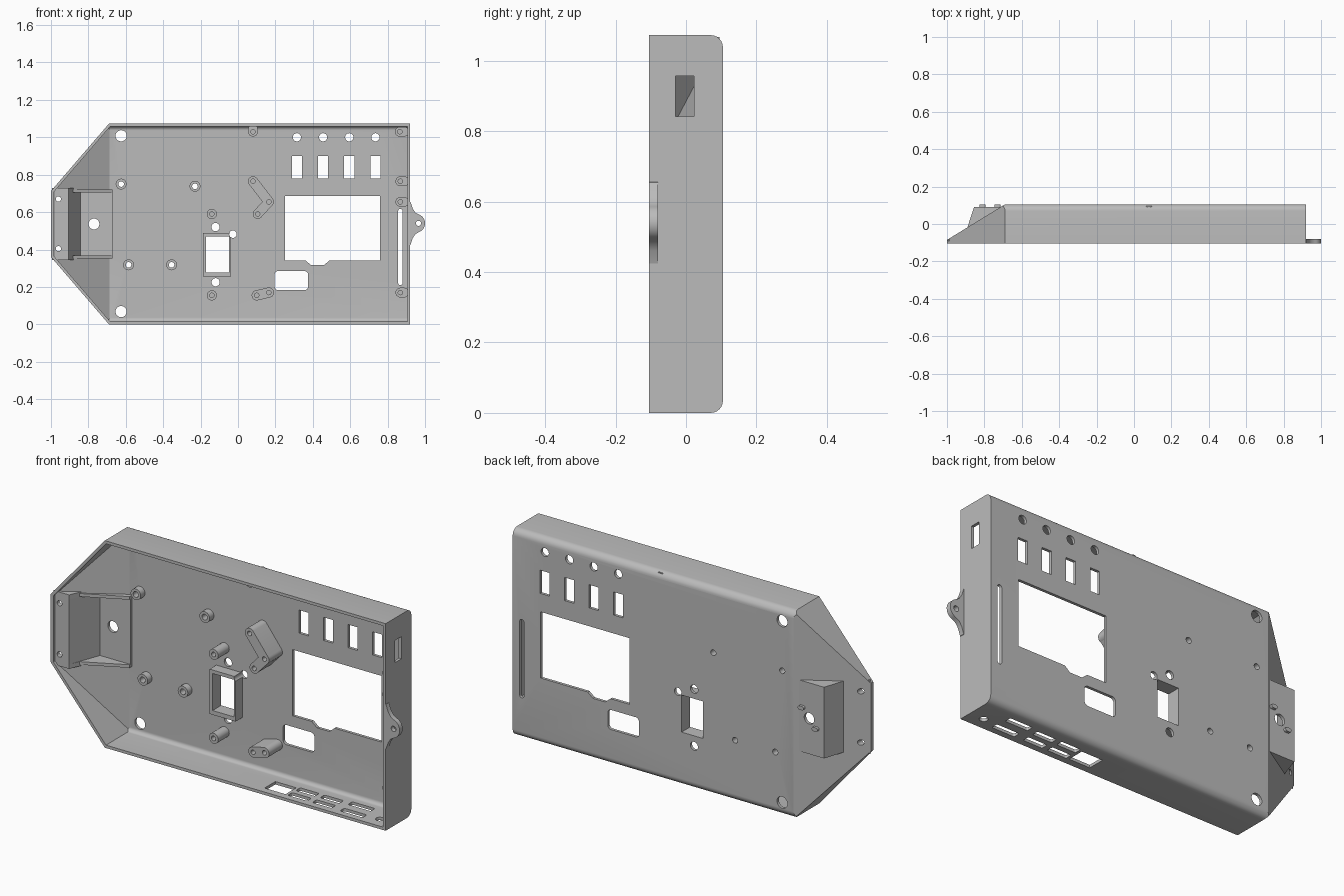
import bpy, bmesh, math
from mathutils import Vector

if "Cube" in bpy.data.objects:
    bpy.data.objects.remove(bpy.data.objects["Cube"])

grey = bpy.data.materials.new("plain grey")
grey.use_nodes = True
grey.diffuse_color = (0.5, 0.5, 0.5, 1)
grey.node_tree.nodes["Principled BSDF"].inputs["Base Color"].default_value = (0.5, 0.5, 0.5, 1)

H, MID, BACK, FRONT, END, T = 1.073, 0.5365, 0.105, -0.105, 0.92, 0.015
NOSE = -0.69  # where the nose starts to taper


def arc(cx, cy, r, a0, a1, n):
    return [(cx + r * math.cos(math.radians(a0 + (a1 - a0) * i / n)),
             cy + r * math.sin(math.radians(a0 + (a1 - a0) * i / n))) for i in range(n + 1)]


def circle(cx, cy, r, n=24):
    return arc(cx, cy, r, 0, 360, n)[:-1]


def rect(x0, x1, y0, y1):
    return [(x0, y0), (x1, y0), (x1, y1), (x0, y1)]


def round_rect(x0, x1, y0, y1, r):
    return (arc(x1 - r, y1 - r, r, 0, 90, 5) + arc(x0 + r, y1 - r, r, 90, 180, 5)
            + arc(x0 + r, y0 + r, r, 180, 270, 5) + arc(x1 - r, y0 + r, r, 270, 360, 5))


def capsule(p, q, r):
    a = math.degrees(math.atan2(q[1] - p[1], q[0] - p[0]))
    return arc(*q, r, a - 90, a + 90, 12) + arc(*p, r, a + 90, a + 270, 12)


def prism(bm, pts, a, b, axis="y"):
    place = {"x": lambda u, v, t: (t, u, v), "y": lambda u, v, t: (u, t, v),
             "z": lambda u, v, t: (u, v, t)}[axis]
    lo = [bm.verts.new(place(u, v, a)) for u, v in pts]
    hi = [bm.verts.new(place(u, v, b)) for u, v in pts]
    bm.faces.new(lo)
    bm.faces.new(hi[::-1])
    for i in range(len(pts)):
        j = (i + 1) % len(pts)
        bm.faces.new((lo[j], lo[i], hi[i], hi[j]))


def finish(name, bm):
    bmesh.ops.recalc_face_normals(bm, faces=bm.faces[:])
    me = bpy.data.meshes.new(name)
    bm.to_mesh(me)
    bm.free()
    me.materials.append(grey)
    ob = bpy.data.objects.new(name, me)
    bpy.context.collection.objects.link(ob)
    return ob


def solid(name, pts, a, b, axis="y"):
    bm = bmesh.new()
    prism(bm, pts, a, b, axis)
    return finish(name, bm)


def activate(ob):
    bpy.ops.object.select_all(action="DESELECT")
    ob.select_set(True)
    bpy.context.view_layer.objects.active = ob


def combine(ob, other, operation, keep=False):
    m = ob.modifiers.new("join", "BOOLEAN")
    m.operation, m.object, m.solver = operation, other, "EXACT"
    activate(ob)
    bpy.ops.object.modifier_apply(modifier=m.name)
    if not keep:
        bpy.data.objects.remove(other)


def case_volume(name, t, front):
    """Rounded tray with tapered nose, shrunk inwards by t."""
    r = 0.035 - t
    pts = ([(front, t)] + arc(BACK - t - r, t + r, r, -90, 0, 6)
           + arc(BACK - t - r, H - t - r, r, 0, 90, 6) + [(front, H - t)])
    bm = bmesh.new()
    prism(bm, pts, -1 + t, END - t, "x")
    cuts = [((NOSE, 0, 0), (-0.36, 0, -0.31)), ((NOSE, 0, H), (-0.36, 0, 0.31)),
            ((NOSE, BACK, 0), (-0.19, 0.31, 0))]
    for co, n in cuts:
        n = Vector(n).normalized()
        bmesh.ops.bisect_plane(bm, geom=bm.verts[:] + bm.edges[:] + bm.faces[:],
                               plane_co=Vector(co) - n * t, plane_no=n, clear_outer=True)
        bmesh.ops.holes_fill(bm, edges=[e for e in bm.edges if e.is_boundary], sides=0)
    return finish(name, bm)


# Hollow case
case = case_volume("case", 0, FRONT)
combine(case, case_volume("cavity", T, -0.2), "DIFFERENCE")

# Nose flange and pocket
combine(case, solid("flange", [(-0.995, -0.09), (-0.995, -0.084), (-0.89, -0.02), (-0.88, -0.03),
                               (-0.905, -0.09)], 0.345, 0.728, "z"), "UNION")
combine(case, solid("pocket", [(-0.9, -0.045), (-0.892, -0.022), (-0.855, 0.091), (-0.67, 0.091),
                               (-0.67, 0.07)], 0.352, 0.721, "z"), "UNION")
combine(case, solid("pocket_space", [(-0.905, -0.2), (-0.905, -0.09), (-0.843, 0.075),
                                     (-0.66, 0.075), (-0.66, -0.2)], 0.368, 0.705, "z"), "DIFFERENCE")

# Holes through the back panel
bm = bmesh.new()
window = rect(0.25, 0.76, 0.342, 0.685)
window[1:1] = [(0.36, 0.342), (0.39, 0.317), (0.46, 0.317), (0.49, 0.342)]
prism(bm, window, 0.05, 0.2)
prism(bm, round_rect(0.195, 0.375, 0.183, 0.285, 0.02), 0.05, 0.2)
prism(bm, capsule((0.868, 0.222), (0.868, 0.605), 0.012), 0.05, 0.2)
for i in range(4):
    x = 0.315 + 0.14 * i
    prism(bm, circle(x, 1.0, 0.022), 0.05, 0.2)
    prism(bm, rect(x - 0.027, x + 0.027, 0.78, 0.9), 0.05, 0.2)
for x, z, r in [(-0.625, 1.008, 0.03), (-0.625, 0.068, 0.03), (-0.12, 0.52, 0.022),
                (-0.12, 0.225, 0.022), (-0.027, 0.482, 0.02), (-0.77, MID, 0.029),
                (-0.96, 0.67, 0.014), (-0.96, 0.405, 0.014), (0.965, 0.54, 0.014)]:
    prism(bm, circle(x, z, r), -0.2, 0.2)
prism(bm, rect(-0.17, -0.048, 0.278, 0.47), -0.2, 0.2)

# Bores of the mounting posts
short = [(-0.625, 0.75), (-0.23, 0.738), (-0.585, 0.318), (-0.355, 0.318)]
tall = [(-0.14, 0.59), (-0.14, 0.155)]
pairs = [((0.08, 0.765), (0.165, 0.655)), ((0.1, 0.155), (0.165, 0.17))]
lone = (0.105, 0.59)
edge = [((0.08, 1.03), (0.08, 1.042)), ((0.865, 1.03), (0.888, 1.03))]
edge += [((0.868, z), (0.888, z)) for z in (0.765, 0.655, 0.17)]
for x, z in short:
    prism(bm, circle(x, z, 0.015), -0.2, 0.2)
for x, z in tall + [p for pair in pairs for p in pair] + [lone] + [e[0] for e in edge]:
    prism(bm, circle(x, z, 0.012), -0.2, 0.08)

# Openings in the side and bottom walls
prism(bm, rect(-0.03, 0.023, 0.842, 0.957), 0.89, 1.1, "x")
prism(bm, circle(0.84, -0.04, 0.02), -0.1, 0.05, "z")
prism(bm, rect(0.2, 0.32, -0.068, 0.02), -0.1, 0.05, "z")
for x, y in [(0.69, 0.025), (0.7, -0.055), (0.53, 0.012), (0.53, -0.053), (0.39, 0.012), (0.39, -0.053)]:
    w = 0.065 if x > 0.6 else 0.055
    prism(bm, round_rect(x - w, x + w, y - 0.018, y + 0.018, 0.008), -0.1, 0.05, "z")
holes = finish("hole_cutters", bm)
holes.hide_render = True

# Mounting posts, switch frame and hanging ear
parts = [case]
for p in short:
    parts.append(solid("short_post", circle(*p, 0.029), 0.055, 0.095))
for p in tall:
    parts.append(solid("tall_post", circle(*p, 0.027), 0.0, 0.095))
for p, q in pairs:
    parts.append(solid("linked_post", capsule(p, q, 0.027), -0.02, 0.095))
parts.append(solid("linked_post", capsule(lone, (0.165, 0.655), 0.026), -0.018, 0.095))
for p, q in edge:
    parts.append(solid("edge_post", capsule(p, q, 0.026), -0.02, 0.095))
parts.append(solid("switch_frame", rect(-0.187, -0.038, 0.256, 0.488), 0.035, 0.095))
ear = ([(0.91, 0.42), (0.922, 0.425), (0.934, 0.46), (0.948, 0.482)] + arc(0.95, 0.54, 0.05, -70, 70, 14)
       + [(0.948, 0.598), (0.934, 0.62), (0.922, 0.655), (0.91, 0.66)])
parts.append(solid("hanging_ear", ear, FRONT, -0.08))
for part in parts:
    combine(part, holes, "DIFFERENCE", keep=True)
bpy.data.objects.remove(holes)

# Locating nubs on the pocket
for x, z in [(-0.73, 0.585), (-0.81, 0.495)]:
    parts.append(solid("locating_nub", capsule((x - 0.007, z), (x + 0.007, z), 0.01), 0.085, 0.105))

for part in parts:
    activate(part)
    bpy.ops.object.shade_smooth_by_angle(angle=math.radians(30))
